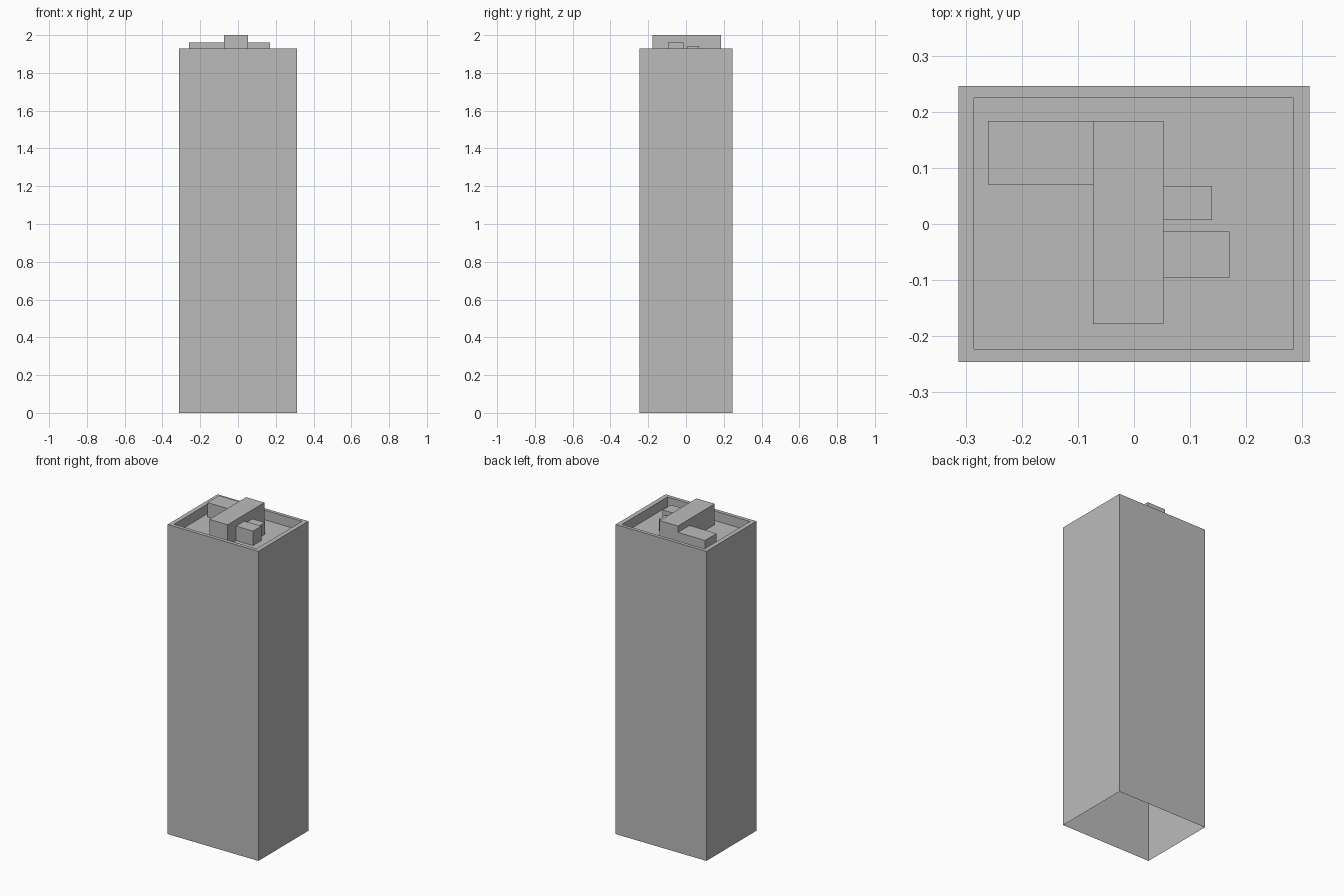
import bpy
import bmesh

cube = bpy.data.objects.get("Cube")
if cube:
    bpy.data.objects.remove(cube, do_unlink=True)

ROOF_Z = 1.87
RIM_Z = 1.93

concrete = bpy.data.materials.new("concrete_grey")
concrete.use_nodes = True
GREY = (0.5, 0.5, 0.5, 1)
concrete.diffuse_color = GREY
concrete.node_tree.nodes["Principled BSDF"].inputs["Base Color"].default_value = GREY


def stacked_shell(name, rings):
    """Join rectangular rings (x0, x1, y0, y1, z) in order, capping the last; the bottom is open."""
    bm = bmesh.new()
    previous = None
    for x0, x1, y0, y1, z in rings:
        ring = [bm.verts.new((x, y, z)) for x, y in ((x0, y0), (x1, y0), (x1, y1), (x0, y1))]
        if previous:
            for i in range(4):
                j = (i + 1) % 4
                bm.faces.new((previous[i], previous[j], ring[j], ring[i]))
        previous = ring
    bm.faces.new(previous)
    mesh = bpy.data.meshes.new(name)
    bm.to_mesh(mesh)
    bm.free()
    mesh.materials.append(concrete)
    obj = bpy.data.objects.new(name, mesh)
    bpy.context.collection.objects.link(obj)
    return obj


def roof_box(name, x0, x1, y0, y1, top):
    return stacked_shell(name, [(x0, x1, y0, y1, ROOF_Z), (x0, x1, y0, y1, top)])


# Tower walls, parapet rim and sunken roof in one shell
outer = (-0.313, 0.313, -0.246, 0.246)
inner = (-0.285, 0.284, -0.223, 0.225)
stacked_shell("tower", [(*outer, 0), (*outer, RIM_Z), (*inner, RIM_Z), (*inner, ROOF_Z)])

# Rooftop plant rooms
roof_box("main_plant_room", -0.073, 0.053, -0.178, 0.184, 2.0)
roof_box("back_plant_room", -0.26, -0.073, 0.07, 0.184, 1.96)
roof_box("front_side_unit", 0.053, 0.17, -0.095, -0.013, 1.96)
roof_box("back_side_unit", 0.053, 0.139, 0.007, 0.068, 1.943)
